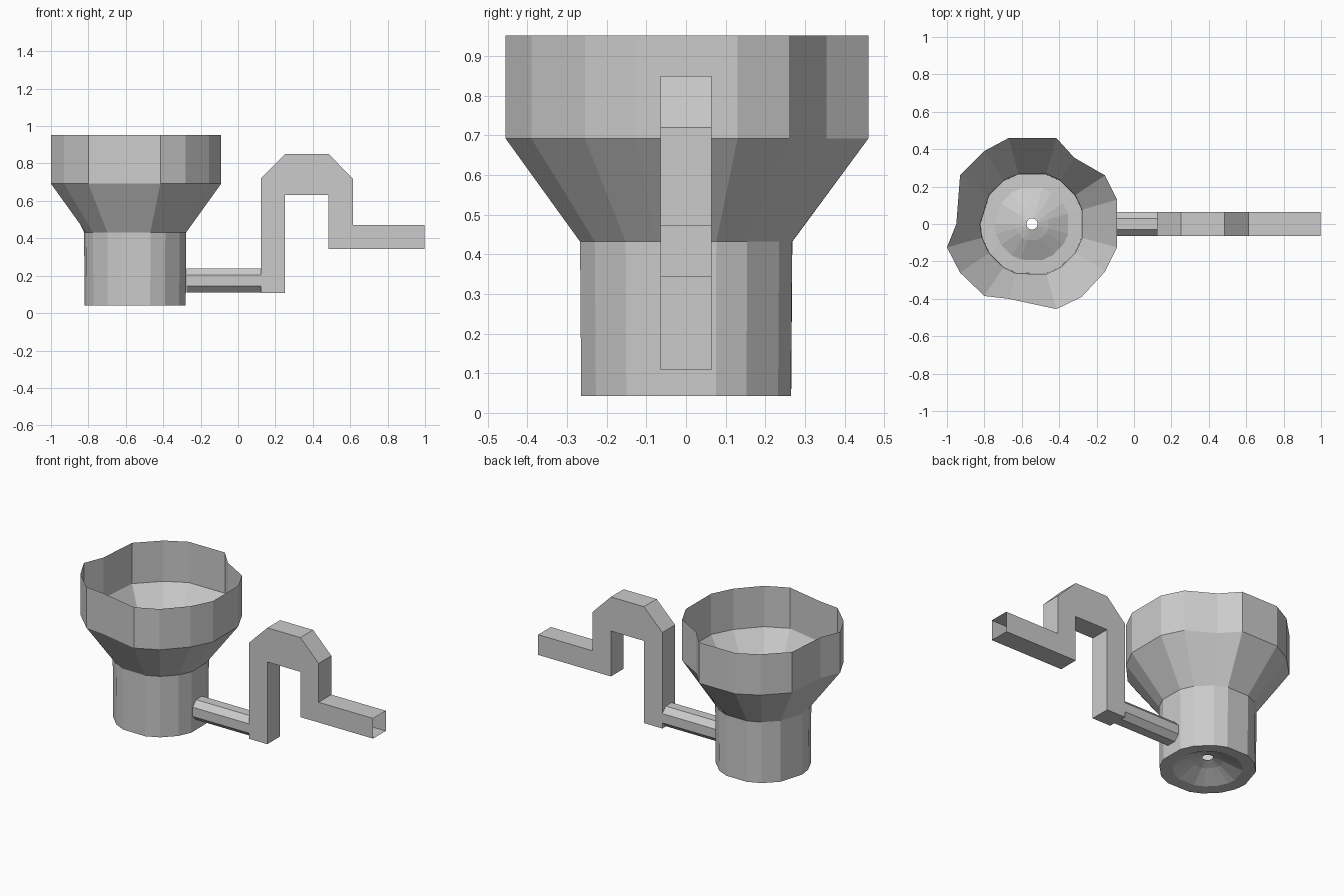
import bpy, bmesh, math

if "Cube" in bpy.data.objects:
    bpy.data.objects.remove(bpy.data.objects["Cube"])

CX = -0.545


def finish(name, bm):
    bmesh.ops.recalc_face_normals(bm, faces=bm.faces[:])
    me = bpy.data.meshes.new(name)
    bm.to_mesh(me)
    bm.free()
    ob = bpy.data.objects.new(name, me)
    bpy.context.collection.objects.link(ob)
    return ob


def bridge(bm, a, b):
    n = len(a)
    for i in range(n):
        j = (i + 1) % n
        bm.faces.new((a[i], a[j], b[j], b[i]))


# Bowl: thin open shell with an uneven rim, funnel and round foot
rim = [(-0.09, 0.13), (-0.155, 0.26), (-0.32, 0.355), (-0.415, 0.46),
       (-0.67, 0.46), (-0.80, 0.39), (-0.93, 0.26), (-0.95, 0.0),
       (-1.0, -0.125), (-0.93, -0.26), (-0.80, -0.385), (-0.67, -0.40),
       (-0.415, -0.455), (-0.28, -0.39), (-0.155, -0.255), (-0.09, -0.125)]


def circle_ring(bm, r, z):
    ring = []
    for x, y in rim:
        a = math.atan2(y, x - CX)
        ring.append(bm.verts.new((CX + r * math.cos(a), r * math.sin(a), z)))
    return ring


bm = bmesh.new()
rings = [[bm.verts.new((x, y, z)) for x, y in rim] for z in (0.952, 0.692)]
rings.append(circle_ring(bm, 0.278, 0.432))
rings.append(circle_ring(bm, 0.275, 0.042))
# Floor, rising gently to a small hole in the middle
for r, z in ((0.20, 0.045), (0.09, 0.10), (0.03, 0.12)):
    rings.append(circle_ring(bm, r, z))
for a, b in zip(rings, rings[1:]):
    bridge(bm, a, b)
finish("bowl", bm)

# Short eight-sided pipe leaving the foot
bm = bmesh.new()
section = [(0.03, 0.238), (0.064, 0.203), (0.064, 0.144), (0.03, 0.11),
           (-0.03, 0.11), (-0.064, 0.144), (-0.064, 0.203), (-0.03, 0.238)]
ends = [[bm.verts.new((x, y, z)) for y, z in section] for x in (-0.275, 0.122)]
bridge(bm, *ends)
finish("foot_pipe", bm)

# Square duct bent into an arch, open at its outlet
outline = [(0.998, 0.343), (0.485, 0.343), (0.485, 0.632), (0.252, 0.632),
           (0.252, 0.108), (0.122, 0.108), (0.122, 0.72), (0.252, 0.85),
           (0.485, 0.85), (0.614, 0.72), (0.614, 0.472), (0.998, 0.472)]
bm = bmesh.new()
sides = [[bm.verts.new((x, y, z)) for x, z in outline] for y in (-0.064, 0.064)]
for s in sides:
    bm.faces.new(s)
for i in range(len(outline) - 1):
    bm.faces.new((sides[0][i], sides[0][i + 1], sides[1][i + 1], sides[1][i]))
finish("arched_duct", bm)
